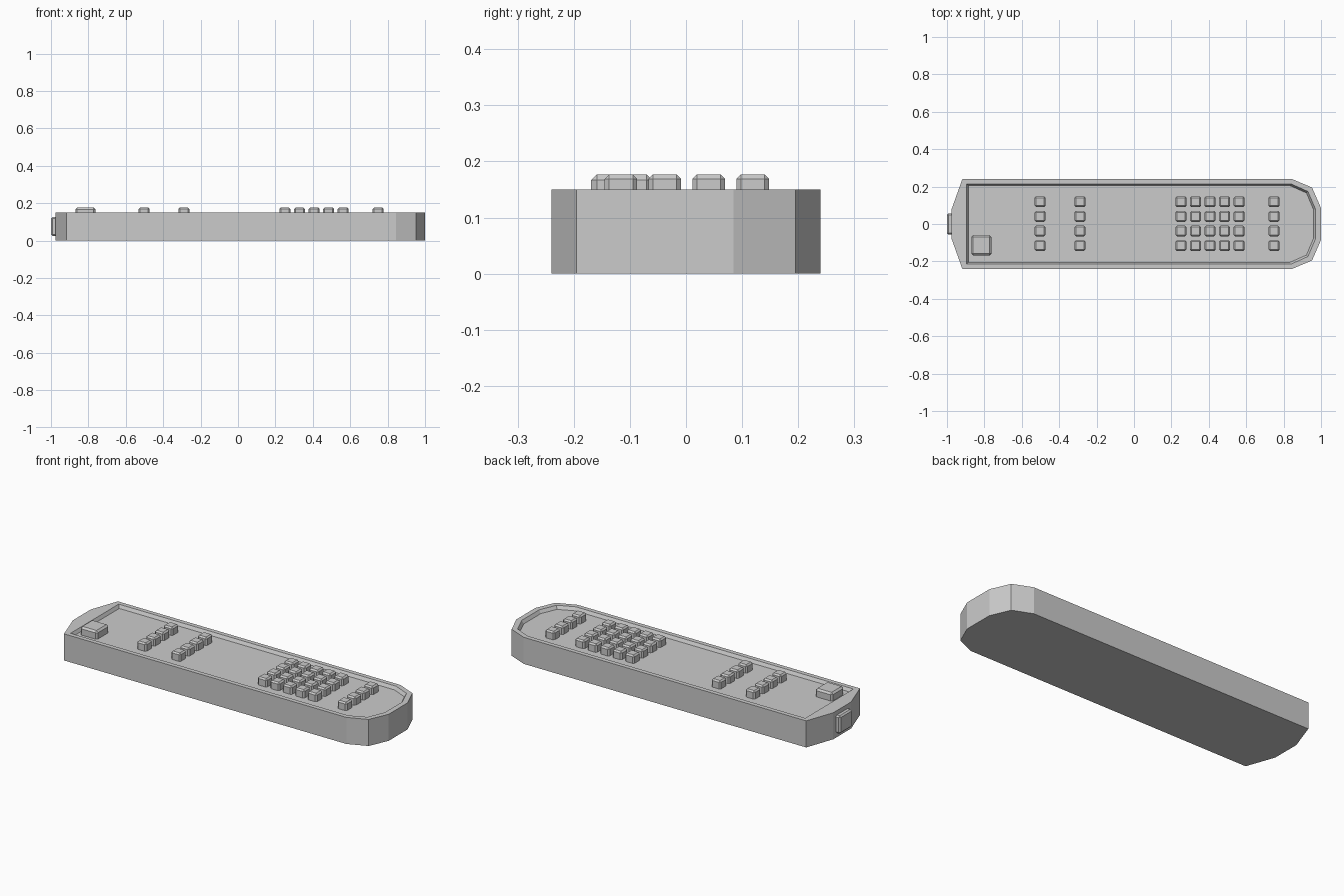
import bpy
import bmesh

cube = bpy.data.objects.get("Cube")
if cube:
    bpy.data.objects.remove(cube, do_unlink=True)

GREY = (0.6, 0.6, 0.6, 1.0)
grey = bpy.data.materials.new("plain grey")
grey.use_nodes = True
grey.diffuse_color = GREY
grey.node_tree.nodes["Principled BSDF"].inputs["Base Color"].default_value = GREY


def add_object(name, bm):
    bmesh.ops.recalc_face_normals(bm, faces=bm.faces)
    mesh = bpy.data.meshes.new(name)
    bm.to_mesh(mesh)
    bm.free()
    mesh.materials.append(grey)
    obj = bpy.data.objects.new(name, mesh)
    bpy.context.collection.objects.link(obj)
    return obj


def chamfered_box(name, low, high, width):
    bm = bmesh.new()
    bmesh.ops.create_cube(bm, size=1)
    for v in bm.verts:
        v.co = [lo + (hi - lo) * (c + 0.5) for c, lo, hi in zip(v.co, low, high)]
    bmesh.ops.bevel(bm, geom=bm.edges[:], offset=width, segments=1,
                    affect='EDGES', profile=0.5)
    return add_object(name, bm)


def mirrored(half):
    """Close a half outline by mirroring it across y = 0."""
    return half + [(x, -y) for x, y in reversed(half)]


# Body: rings run up the outside, across the rim and down into the recess
TOP, FLOOR = 0.15, 0.132
outline = mirrored([(-0.975, 0.08), (-0.918, 0.24), (0.845, 0.24), (0.952, 0.195), (1.0, 0.085)])
recess = mirrored([(-0.895, 0.08), (-0.895, 0.215), (0.838, 0.215), (0.93, 0.174), (0.971, 0.078)])
panel = mirrored([(-0.885, 0.08), (-0.885, 0.205), (0.834, 0.205), (0.922, 0.166), (0.96, 0.076)])

bm = bmesh.new()
rings = [[bm.verts.new((x, y, z)) for x, y in points]
         for points, z in ((outline, 0), (outline, TOP), (recess, TOP), (panel, FLOOR))]
for low, high in zip(rings, rings[1:]):
    for i in range(len(low)):
        j = (i + 1) % len(low)
        bm.faces.new((low[i], low[j], high[j], high[i]))
bm.faces.new(rings[0])
bm.faces.new(rings[-1])
add_object("body", bm)

# Keypad and button columns, four rows each
HALF, KEY_TOP = 0.029, 0.177
columns = {"menu": [-0.502], "volume": [-0.289],
           "number": [0.251 + 0.0778 * i for i in range(5)], "playback": [0.749]}
for label, xs in columns.items():
    for i, x in enumerate(xs):
        for row in range(4):
            y = 0.119 - 0.0783 * row
            chamfered_box(f"{label}_button_{i + 1}_{row + 1}",
                          (x - HALF, y - HALF, FLOOR - 0.01),
                          (x + HALF, y + HALF, KEY_TOP), 0.008)

# Large power button
chamfered_box("power_button", (-0.87, -0.169, FLOOR - 0.01), (-0.762, -0.06, KEY_TOP), 0.01)

# Signal window on the end
chamfered_box("signal_window", (-1.0, -0.056, 0.025), (-0.95, 0.056, 0.125), 0.008)
